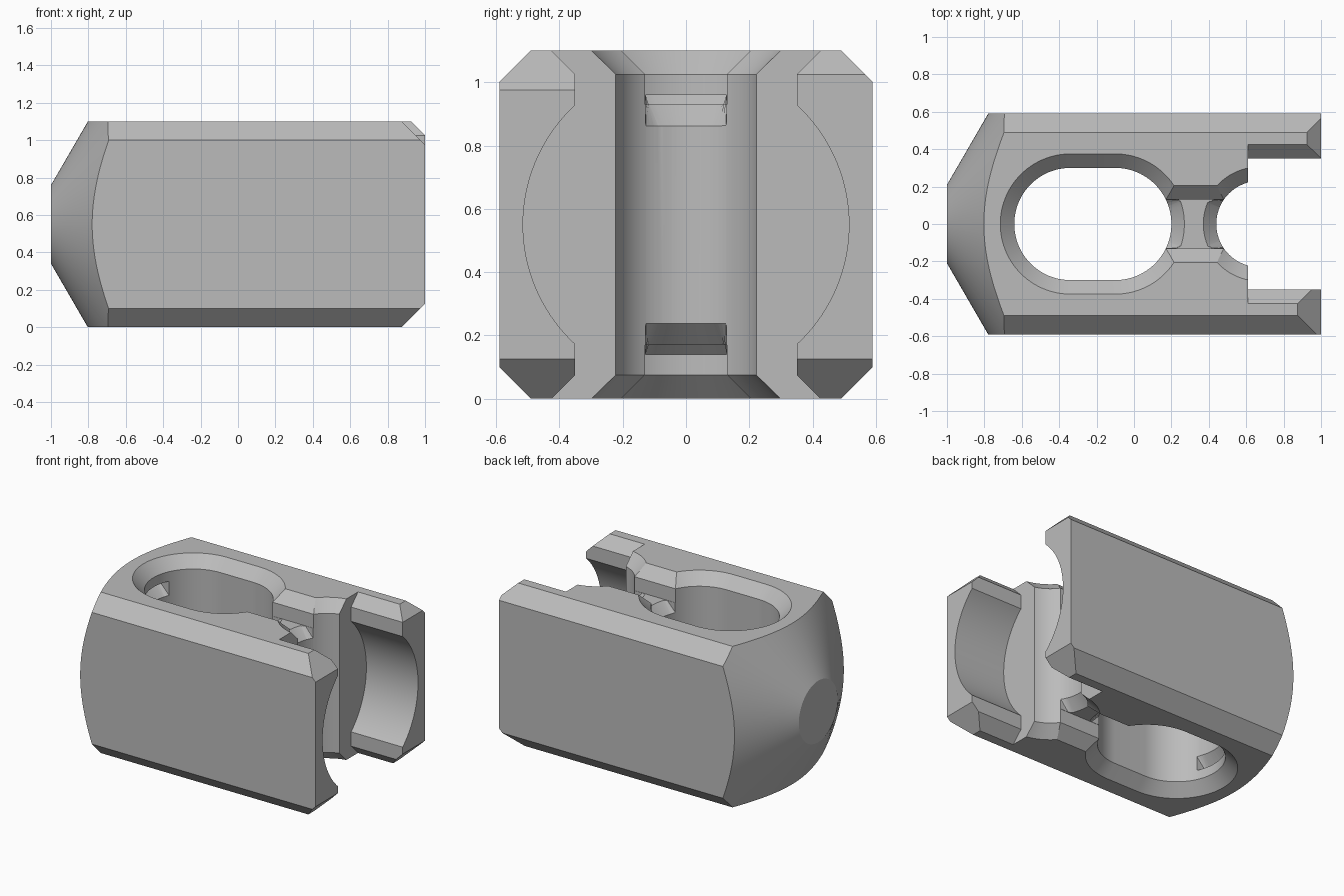
import bpy, bmesh
from math import sin, cos, pi

H = 1.1          # block height
MID = H / 2
CH = 0.075       # chamfer on inner edges

if "Cube" in bpy.data.objects:
    bpy.data.objects.remove(bpy.data.objects["Cube"])

grey = bpy.data.materials.new("plain grey")
grey.use_nodes = True
grey.diffuse_color = (0.5, 0.5, 0.5, 1)
grey.node_tree.nodes["Principled BSDF"].inputs["Base Color"].default_value = (0.5, 0.5, 0.5, 1)


def loft(name, rings):
    """Closed solid skinned through rings with equal point counts."""
    bm = bmesh.new()
    loops = [[bm.verts.new(p) for p in ring] for ring in rings]
    n = len(loops[0])
    for a, b in zip(loops, loops[1:]):
        for i in range(n):
            j = (i + 1) % n
            bm.faces.new((a[i], a[j], b[j], b[i]))
    bm.faces.new(loops[0])
    bm.faces.new(loops[-1])
    bmesh.ops.recalc_face_normals(bm, faces=bm.faces)
    mesh = bpy.data.meshes.new(name)
    bm.to_mesh(mesh)
    bm.free()
    mesh.materials.append(grey)
    obj = bpy.data.objects.new(name, mesh)
    bpy.context.collection.objects.link(obj)
    return obj


def along_x(name, profile, x0, x1):
    return loft(name, [[(x, y, z) for y, z in profile] for x in (x0, x1)])


def along_y(name, profile, y0, y1):
    return loft(name, [[(x, y, z) for x, z in profile] for y in (y0, y1)])


def disc_x(x, r, n=128):
    return [(x, r * cos(2 * pi * i / n), MID + r * sin(2 * pi * i / n)) for i in range(n)]


def stadium(xa, xb, r, z, limit=9.0, n=48):
    """Plan outline with round ends centred on xa and xb."""
    pts = []
    for cx, start in ((xb, -pi / 2), (xa, pi / 2)):
        for i in range(n + 1):
            a = start + pi * i / n
            pts.append((cx + r * cos(a), max(-limit, min(limit, r * sin(a))), z))
    return pts


def boolean(target, tool, operation="DIFFERENCE"):
    mod = target.modifiers.new(tool.name, "BOOLEAN")
    mod.operation, mod.solver, mod.object = operation, "EXACT", tool
    bpy.context.view_layer.objects.active = target
    bpy.ops.object.modifier_apply(modifier=mod.name)
    bpy.data.objects.remove(tool)


# Block with chamfered long edges
W, C = 0.59, 0.1
block = along_x("clamp_block", [(-W, C), (C - W, 0), (W - C, 0), (W, C),
                                (W, H - C), (W - C, H), (C - W, H), (-W, H - C)], -1, 1)

# Conical nose
boolean(block, loft("nose_cone", [disc_x(-1, 0.21), disc_x(-0.6, 0.9), disc_x(1.2, 0.9)]),
        "INTERSECT")

# Slot between the two arms, with flared top and bottom, and the round bore
S, F = 0.35, 0.05
slot = [(-S, CH), (-S - CH - F, -F), (S + CH + F, -F), (S, CH),
        (S, H - CH), (S + CH + F, H + F), (-S - CH - F, H + F), (-S, H - CH)]
boolean(block, along_x("arm_slot", slot, 0.61, 1.2))
boolean(block, loft("bore", [disc_x(0.61, 0.515), disc_x(1.2, 0.515)]))

# Oblong through hole and round end pocket, both countersunk
holes = (("oblong_hole", -0.34, -0.1, 0.3), ("round_pocket", 0.67, 0.671, 0.23))
for name, xa, xb, r in holes:
    levels = ((-F, r + CH + F), (CH, r), (H - CH, r), (H + F, r + CH + F))
    boolean(block, loft(name, [stadium(xa, xb, q, z) for z, q in levels]))

# Neck channels joining the holes, above and below the web
N, DEEP = 0.13, 0.17
for side in (-1, 1):
    flip = lambda d: MID + side * (MID - d)    # depth below the surface
    neck = [(-N, DEEP), (-N, CH), (-N - CH - F, -F), (N + CH + F, -F), (N, CH), (N, DEEP)]
    boolean(block, along_x("neck_channel", [(y, flip(d)) for y, d in neck], 0, 0.6))
    # Bevels on the web edges
    for name, xa, xb, r in holes:
        levels = ((DEEP - 0.03, r + 0.1), (DEEP + 0.07, r - 0.002))
        boolean(block, loft("web_bevel", [stadium(xa, xb, q, flip(d), N - 0.002)
                                          for d, q in levels]))

# Bevels on the arm tips
for side, top in ((-1, 0.125), (1, 0.075)):
    for size, z, up in ((top, H, 1), (0.125, 0, -1)):
        tri = [(1 - size - F, z + up * F), (1 + F, z + up * F), (1 + F, z - up * (size + F))]
        boolean(block, along_y("tip_bevel", tri, side * 0.2, side * 0.8))

bpy.ops.object.select_all(action="DESELECT")
block.select_set(True)
bpy.context.view_layer.objects.active = block
bpy.ops.object.shade_smooth_by_angle(angle=0.4)
